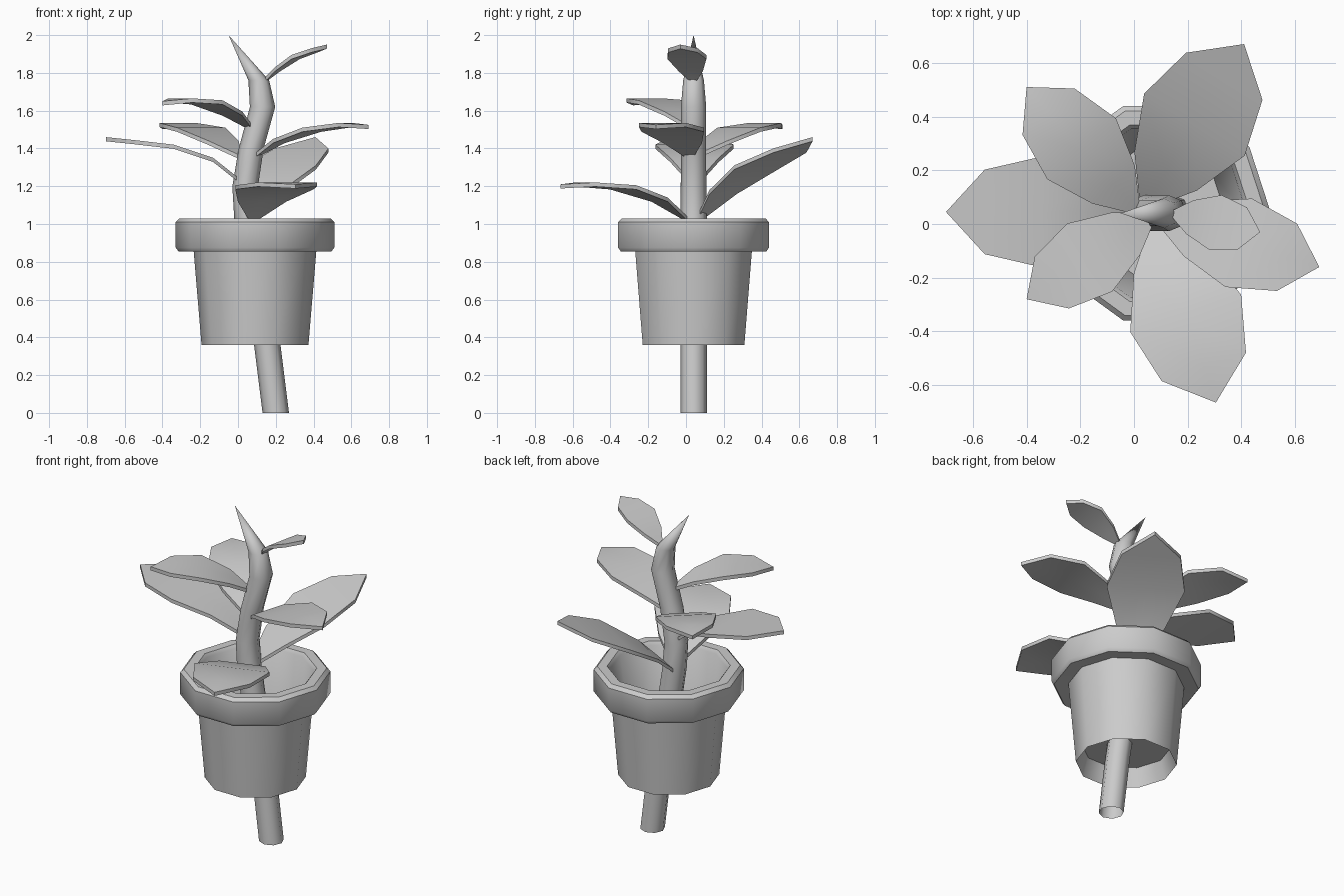
import bpy, bmesh
from math import radians, cos, sin, pi
from mathutils import Vector

if "Cube" in bpy.data.objects:
    bpy.data.objects.remove(bpy.data.objects["Cube"])


def finish(name, bm, angle):
    mesh = bpy.data.meshes.new(name)
    bm.to_mesh(mesh)
    bm.free()
    ob = bpy.data.objects.new(name, mesh)
    bpy.context.collection.objects.link(ob)
    bpy.ops.object.select_all(action='DESELECT')
    ob.select_set(True)
    bpy.context.view_layer.objects.active = ob
    bpy.ops.object.shade_smooth_by_angle(angle=radians(angle))
    return ob


def skin_rings(name, rings, sides, angle):
    """Skin horizontal rings (x, z, radius) around y = 0.04; radius 0 is a point."""
    bm = bmesh.new()
    rows = []
    for x, z, r in rings:
        n = sides if r > 0 else 1
        rows.append([bm.verts.new((x + r * cos(2 * pi * i / sides),
                                   0.04 + r * sin(2 * pi * i / sides), z)) for i in range(n)])
    for a, b in zip(rows, rows[1:]):
        for i in range(sides):
            j = (i + 1) % sides
            quad = [a[i % len(a)], a[j % len(a)], b[j % len(b)], b[i % len(b)]]
            bm.faces.new(list(dict.fromkeys(quad)))
    return finish(name, bm, angle)


# Pot: recessed floor, tapered wall, bevelled rim, hollow inside
pot_profile = [(0.25, 0.47), (0.283, 0.36), (0.325, 0.86), (0.405, 0.855), (0.42, 0.875),
               (0.42, 1.01), (0.40, 1.03), (0.345, 1.03), (0.33, 1.01), (0.25, 0.47), (0, 0.47)]
skin_rings("pot", [(0.09, z, r) for r, z in pot_profile], 10, 40)

# Stem: bent tube running through the pot, ending in a spike
skin_rings("stem", [(0.20, 0, 0.07), (0.155, 0.36, 0.07), (0.05, 1.03, 0.07),
                    (0.038, 1.2, 0.068), (0.07, 1.4, 0.066), (0.13, 1.62, 0.067),
                    (0.11, 1.76, 0.055), (-0.05, 2.0, 0)], 8, 60)

# Leaf outline: fraction along the length, fraction of half width
STATIONS = [(0, 0.1), (0.21, 0.62), (0.5, 1.0), (0.8, 0.76), (1, 0)]


def leaf(name, base, tip, half_width, heights):
    base, tip = Vector(base), Vector(tip)
    side = (tip - base).orthogonal().normalized()
    bm = bmesh.new()
    rows = []
    for (t, w), z in zip(STATIONS, heights):
        mid = base.lerp(tip, t)
        offsets = (-1, 0, 1) if w else (0,)
        rows.append([bm.verts.new((*(mid + side * k * w * half_width), z + 0.01))
                     for k in offsets])
    for a, b in zip(rows, rows[1:]):
        for k in (0, 1):
            quad = [a[k], b[min(k, len(b) - 1)], b[min(k + 1, len(b) - 1)], a[k + 1]]
            bm.faces.new(list(dict.fromkeys(quad)))
    # Thickness
    out = bmesh.ops.extrude_face_region(bm, geom=bm.faces[:], use_keep_orig=True)
    moved = [v for v in out["geom"] if isinstance(v, bmesh.types.BMVert)]
    bmesh.ops.translate(bm, verts=moved, vec=(0, 0, -0.022))
    bmesh.ops.recalc_face_normals(bm, faces=bm.faces[:])
    return finish(name, bm, 40)


# Leaves, top to bottom
leaf("leaf_top", (0.14, 0.04), (0.47, -0.03), 0.105, (1.76, 1.82, 1.885, 1.92, 1.94))
leaf("leaf_front_left", (0.07, 0.03), (-0.40, -0.28), 0.152, (1.51, 1.585, 1.645, 1.655, 1.64))
leaf("leaf_right", (0.09, 0.02), (0.69, -0.16), 0.172, (1.36, 1.44, 1.50, 1.525, 1.515))
leaf("leaf_back_left", (0.01, 0.05), (-0.40, 0.51), 0.171, (1.36, 1.43, 1.50, 1.525, 1.515))
leaf("leaf_left", (0.02, 0.045), (-0.70, 0.045), 0.207, (1.22, 1.34, 1.41, 1.435, 1.45))
leaf("leaf_back", (0.04, 0.07), (0.41, 0.67), 0.22, (1.03, 1.17, 1.30, 1.39, 1.45))
leaf("leaf_front", (0.08, 0.0), (0.305, -0.665), 0.218, (1.03, 1.13, 1.195, 1.21, 1.20))
